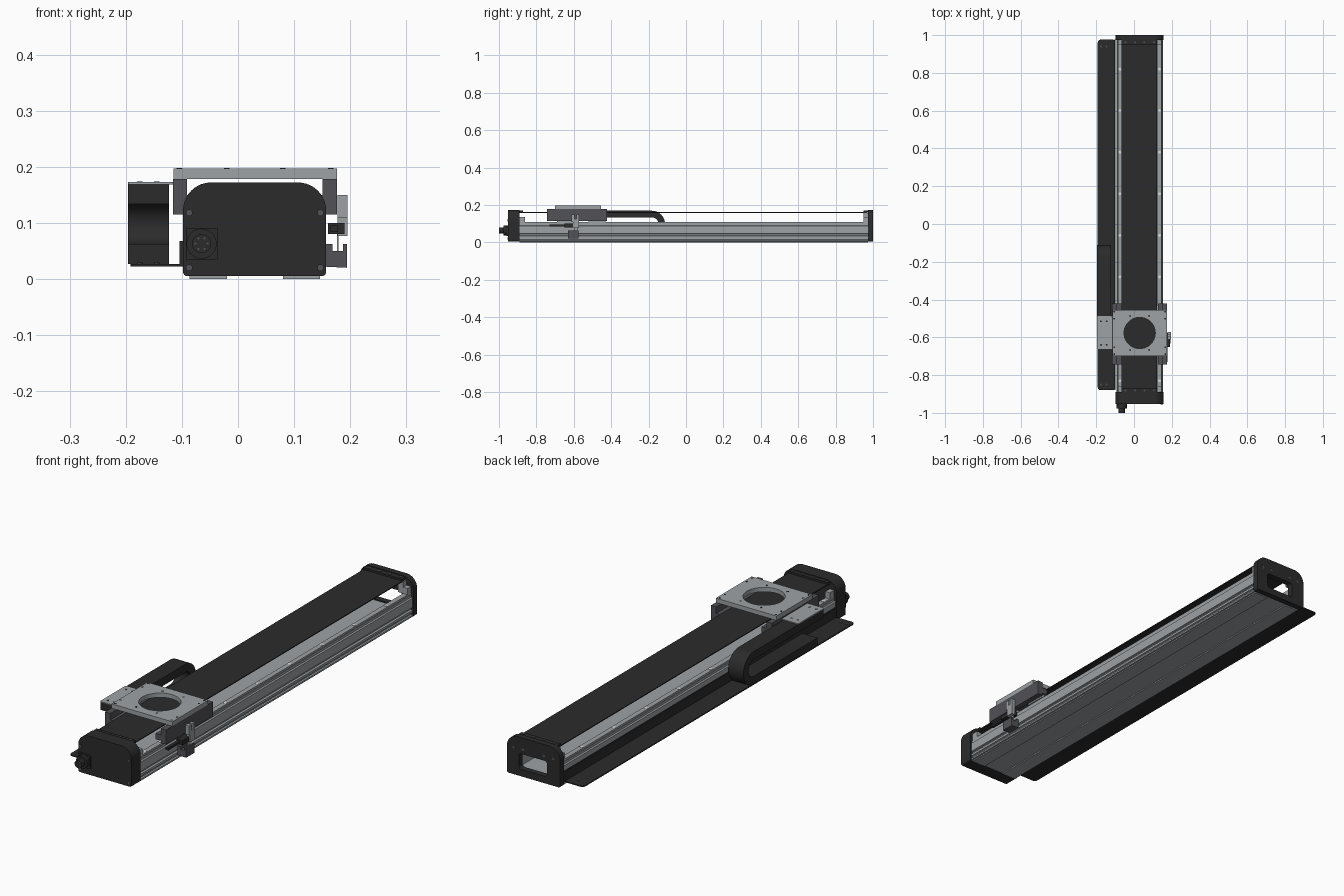
import bpy, bmesh, math
from mathutils import Matrix, Vector

cube = bpy.data.objects.get("Cube")
if cube:
    bpy.data.objects.remove(cube)

CX = 0.03           # centre line of the rail body
FRONT, BACK = -0.89, 0.974


def material(name, rgb):
    m = bpy.data.materials.new(name)
    m.use_nodes = True
    m.diffuse_color = (*rgb, 1)
    m.node_tree.nodes["Principled BSDF"].inputs["Base Color"].default_value = (*rgb, 1)
    return m


ALU = material("aluminium grey", (0.34, 0.36, 0.375))
BLACK = material("black", (0.024, 0.024, 0.025))
DARK = material("dark grey", (0.085, 0.085, 0.095))
BRIGHT = material("bright steel", (0.7, 0.71, 0.72))

AXES = {
    "X": Matrix(((0, 0, 1), (1, 0, 0), (0, 1, 0))),    # outline in y, z
    "Y": Matrix(((1, 0, 0), (0, 0, -1), (0, 1, 0))),   # outline in x, z
    "Z": Matrix.Identity(3),                           # outline in x, y
}


def prism(name, loops, axis, lo, hi, mat):
    """Extrude closed outlines (later ones are holes) along an axis."""
    curve = bpy.data.curves.new(name, "CURVE")
    curve.dimensions = "2D"
    curve.fill_mode = "BOTH"
    curve.extrude = (hi - lo) / 2
    for loop in loops:
        s = curve.splines.new("POLY")
        s.points.add(len(loop) - 1)
        for p, (u, v) in zip(s.points, loop):
            p.co = (u, v, 0, 1)
        s.use_cyclic_u = True
    temp = bpy.data.objects.new(name, curve)
    bpy.context.collection.objects.link(temp)
    bpy.context.view_layer.update()
    deps = bpy.context.evaluated_depsgraph_get()
    mesh = bpy.data.meshes.new_from_object(temp.evaluated_get(deps))
    bpy.data.objects.remove(temp)
    bpy.data.curves.remove(curve)
    shift = Vector([(lo + hi) / 2 if a == axis else 0 for a in "XYZ"])
    mesh.transform(Matrix.Translation(shift) @ AXES[axis].to_4x4())
    bm = bmesh.new()
    bm.from_mesh(mesh)
    bmesh.ops.remove_doubles(bm, verts=bm.verts, dist=1e-5)
    bmesh.ops.recalc_face_normals(bm, faces=bm.faces)
    for f in bm.faces:
        f.smooth = True
    for e in bm.edges:
        e.smooth = len(e.link_faces) == 2 and e.calc_face_angle(0) < math.radians(30)
    bm.to_mesh(mesh)
    bm.free()
    mesh.name = name
    mesh.materials.clear()
    mesh.materials.append(mat)
    obj = bpy.data.objects.new(name, mesh)
    bpy.context.collection.objects.link(obj)
    return obj


def rect(a, b, c, d):
    return [(a, c), (b, c), (b, d), (a, d)]


def arc(cx, cy, r, start, end, n=10):
    return [(cx + r * math.cos(math.radians(start + (end - start) * i / n)),
             cy + r * math.sin(math.radians(start + (end - start) * i / n)))
            for i in range(n + 1)]


def circle(cx, cy, r, n=24):
    return arc(cx, cy, r, 0, 360, n)[:-1]


def rounded(a, b, c, d, low, high):
    """Rectangle with separate corner radii at the bottom and the top."""
    return (arc(a + low, c + low, low, 180, 270) + arc(b - low, c + low, low, 270, 360)
            + arc(b - high, d - high, high, 0, 90) + arc(a + high, d - high, high, 90, 180))


def box(name, x, y, z, mat):
    return prism(name, [rect(*x, *y)], "Z", *z, mat)


def both(dx0, dx1):
    """Matching x ranges on the two sides of the centre line."""
    return (("left", (CX + dx0, CX + dx1)), ("right", (CX - dx1, CX - dx0)))


# Hollow extruded body with side grooves and feet
half = [(0.05, 0.005), (0.05, 0), (0.116, 0), (0.116, 0.005), (0.123, 0.006),
        (0.123, 0.013), (0.117, 0.015), (0.117, 0.022), (0.123, 0.024), (0.123, 0.034),
        (0.115, 0.036), (0.115, 0.044), (0.123, 0.046), (0.123, 0.086), (0.118, 0.09),
        (0.118, 0.1), (0.085, 0.1), (0.085, 0.03)]
body = [(CX + x, z) for x, z in half] + [(CX - x, z) for x, z in reversed(half)]
prism("body_extrusion", [body], "Y", FRONT, BACK, ALU)

# Guide rails and their screws
for side, xr in both(0.094, 0.116):
    box(side + "_guide_rail", xr, (FRONT, BACK), (0.1, 0.108), ALU)
    mid = sum(xr) / 2
    for i in range(9):
        prism(side + "_rail_screw", [circle(mid, 0.82 - 0.22 * i + (0.11 if i == 8 else 0), 0.008, 12)],
              "Z", 0.108, 0.109, BRIGHT)
    box(side + "_front_stop", xr, (FRONT, -0.86), (0.108, 0.135), ALU)
    box(side + "_back_stop", xr, (0.95, BACK), (0.108, 0.135), ALU)
for side, xr in both(0.07, 0.095):
    box(side + "_belt_support", xr, (0.95, BACK), (0.108, 0.158), ALU)

# Cover belt and its end clamps
box("cover_belt", (-0.066, 0.121), (FRONT, 0.97), (0.157, 0.161), BLACK)
for name, yr in (("front_belt_clamp", (FRONT, -0.872)), ("back_belt_clamp", (0.95, BACK))):
    box(name, (-0.066, 0.121), yr, (0.161, 0.169), BLACK)
    for i in range(4):
        prism("clamp_screw", [circle(-0.045 + 0.05 * i, sum(yr) / 2, 0.005, 12)],
              "Z", 0.169, 0.171, DARK)

# End caps
outline = rounded(-0.098, 0.157, 0.005, 0.172, 0.008, 0.05)
prism("front_cap", [outline], "Y", -0.952, FRONT, BLACK)
window = rounded(-0.035, 0.1, 0.035, 0.102, 0.012, 0.012)
prism("back_cap", [outline, window], "Y", BACK, 1.0, BLACK)
for x in (-0.087, 0.147):
    for z in (0.02, 0.118):
        prism("front_cap_screw", [circle(x, z, 0.006, 12)], "Y", -0.955, -0.95, DARK)
for x in (-0.065, -0.02, 0.08, 0.125):
    prism("back_cap_screw", [circle(x, 0.122, 0.006, 12)], "Y", 0.998, 1.0005, DARK)

# Cable connector on the front cap
prism("connector_flange", [rounded(-0.093, -0.036, 0.034, 0.091, 0.004, 0.004)],
      "Y", -0.96, -0.952, BLACK)
prism("connector_collar", [circle(-0.065, 0.063, 0.027)], "Y", -0.976, -0.96, BLACK)
prism("connector_barrel", [circle(-0.065, 0.063, 0.017)], "Y", -1.0, -0.976, BLACK)
for i in range(6):
    a = math.radians(60 * i)
    prism("connector_pin", [circle(-0.065 + 0.011 * math.cos(a), 0.063 + 0.011 * math.sin(a), 0.002, 8)],
          "Y", -1.0005, -0.998, DARK)

# Carriage: side blocks, bearings and the top plate
for side, xr in both(0.121, 0.146):
    box(side + "_carriage_side", xr, (-0.743, -0.422), (0.115, 0.178), DARK)
for side, xr in both(0.096, 0.121):
    box(side + "_carriage_web", xr, (-0.743, -0.422), (0.125, 0.15), DARK)
for side, xr in both(0.09, 0.12):
    for y in (-0.69, -0.52):
        box(side + "_bearing_block", xr, (y, y + 0.09), (0.109, 0.135), ALU)
prism("carriage_plate", [rect(-0.115, 0.176, -0.7, -0.455), circle(CX, -0.577, 0.083, 40)],
      "Z", 0.178, 0.197, ALU)
for sx in (-1, 1):
    for sy in (-1, 1):
        for dx, dy in ((0.135, 0.112), (0.135, 0.075), (0.05, 0.09)):
            prism("plate_hole", [circle(CX + sx * dx, -0.577 + sy * dy, 0.005, 10)],
                  "Z", 0.196, 0.1975, BLACK)

# Cable tray beside the body
prism("cable_tray", [rounded(-0.192, -0.098, -0.88, 0.976, 0.015, 0.015)], "Z", 0.022, 0.027, BLACK)
box("tray_lip", (-0.104, -0.098), (-0.88, 0.976), (0.022, 0.068), BLACK)
for y in (-0.85, 0.94):
    for x in (-0.175, -0.145):
        prism("tray_screw", [circle(x, y, 0.005, 10)], "Z", 0.027, 0.029, DARK)

# Cable chain folded back on itself
zc, turn = 0.098, -0.183
chain = ([(-0.62, zc - 0.071)] + arc(turn, zc, 0.071, -90, 90, 20)
         + [(-0.66, zc + 0.071), (-0.66, zc + 0.036)]
         + arc(turn, zc, 0.036, 90, -90, 20) + [(-0.62, zc - 0.036)])
prism("cable_chain", [chain], "X", -0.196, -0.123, BLACK)
prism("chain_bracket", [rounded(-0.196, -0.112, -0.665, -0.487, 0.008, 0.008)],
      "Z", 0.168, 0.173, ALU)
for x in (-0.175, -0.145):
    for y in (-0.64, -0.515):
        prism("bracket_hole", [circle(x, y, 0.005, 10)], "Z", 0.172, 0.1735, BLACK)

# Position sensor on the side of the carriage
prism("sensor_bracket", [[(-0.605, 0.077), (-0.572, 0.077), (-0.572, 0.15), (-0.585, 0.15),
                          (-0.585, 0.125), (-0.595, 0.125), (-0.595, 0.15), (-0.612, 0.15),
                          (-0.612, 0.11), (-0.605, 0.11)]], "X", 0.177, 0.195, ALU)
box("sensor_switch", (0.16, 0.19), (-0.65, -0.58), (0.08, 0.1), BLACK)
box("sensor_cable", (0.165, 0.178), (-0.73, -0.65), (0.085, 0.095), BLACK)
box("sensor_flag", (0.176, 0.179), (-0.6, -0.58), (0.05, 0.08), ALU)
prism("sensor_head", [[(0.154, 0.022), (0.194, 0.02), (0.194, 0.062), (0.187, 0.062), (0.187, 0.05),
                       (0.168, 0.05), (0.168, 0.062), (0.154, 0.062)]], "Y", -0.632, -0.576, DARK)
